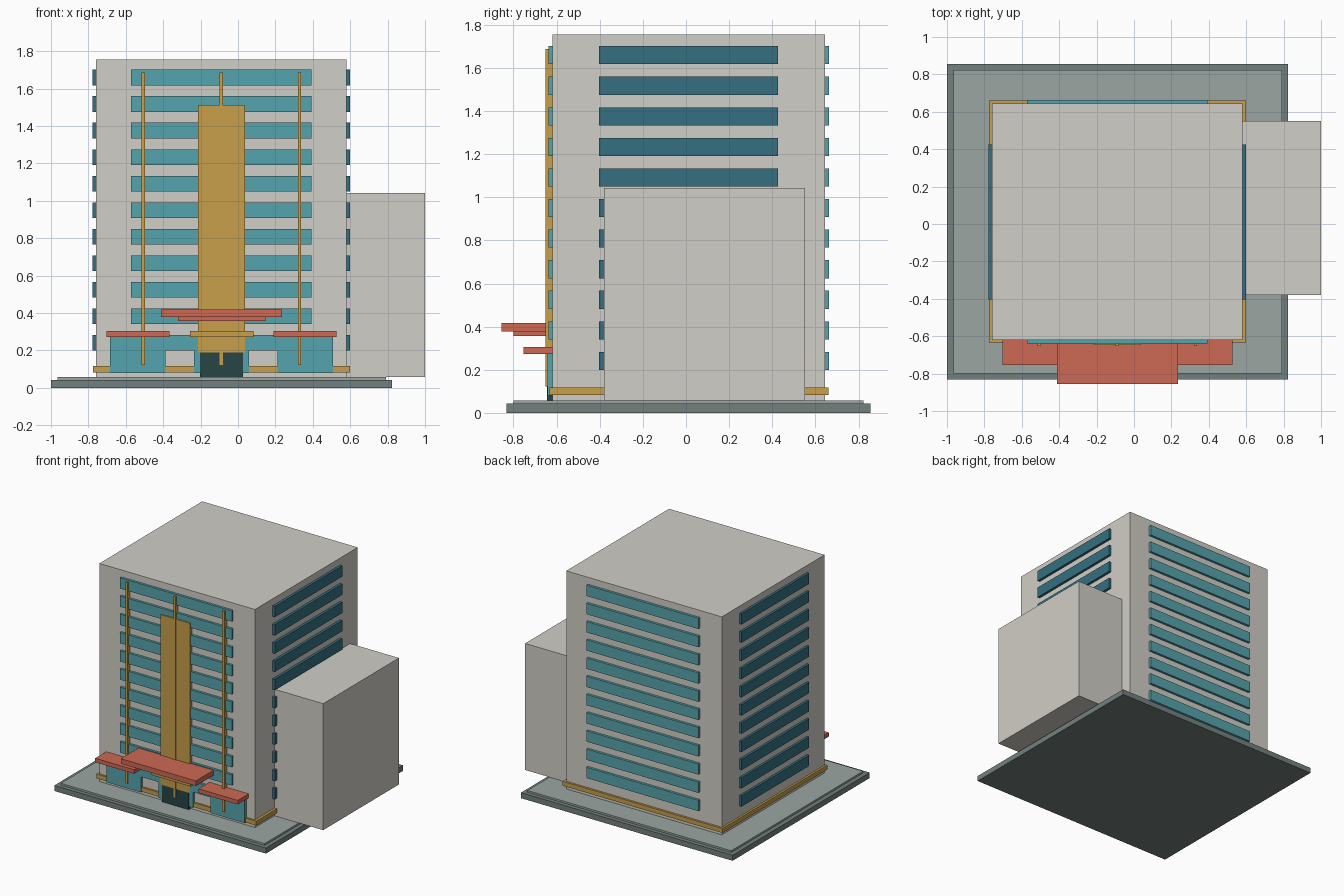
import bpy

if "Cube" in bpy.data.objects:
    bpy.data.objects.remove(bpy.data.objects["Cube"])


def material(name, rgb):
    m = bpy.data.materials.new(name)
    m.diffuse_color = (*rgb, 1)
    m.use_nodes = True
    m.node_tree.nodes["Principled BSDF"].inputs["Base Color"].default_value = m.diffuse_color
    return m


STONE = material("stone", (0.64, 0.62, 0.57))
PAVING = material("paving", (0.33, 0.38, 0.36))
KERB = material("kerb", (0.17, 0.22, 0.21))
GLASS = material("glass", (0.09, 0.37, 0.42))
SIDE_GLASS = material("side_glass", (0.035, 0.16, 0.22))
GOLD = material("gold", (0.57, 0.35, 0.07))
RED = material("red", (0.61, 0.14, 0.09))
DARK = material("dark_glass", (0.02, 0.06, 0.06))


def box(name, x, y, z, mat):
    """Box spanning the (min, max) pairs x, y and z."""
    lo, hi = zip(x, y, z)
    bpy.ops.mesh.primitive_cube_add(
        size=1, location=[(a + b) / 2 for a, b in zip(lo, hi)])
    ob = bpy.context.object
    ob.name = name
    ob.scale = [b - a for a, b in zip(lo, hi)]
    ob.data.materials.append(mat)
    bpy.ops.object.transform_apply(location=False, rotation=False, scale=True)
    return ob


# Tower outline
X0, X1, Y0, Y1 = -0.76, 0.58, -0.62, 0.645
CX = (X0 + X1) / 2

# Plinth, tower and side wing
box("plinth", (-1, 0.823), (-0.832, 0.855), (0, 0.043), KERB)
box("plinth_top", (-0.966, 0.79), (-0.80, 0.823), (0.043, 0.057), PAVING)
box("tower", (X0, X1), (Y0, Y1), (0.057, 1.755), STONE)
box("side_wing", (X1 - 0.01, 1), (-0.38, 0.552), (0.057, 1.042), STONE)

# Window bands, eleven floors on all four sides
for i in range(11):
    z = (0.199 + i * 0.1418, 0.283 + i * 0.1418)
    box("front_window", (-0.571, 0.393), (Y0 - 0.018, Y0 + 0.01), z, GLASS)
    box("back_window", (-0.571, 0.393), (Y1 - 0.01, Y1 + 0.019), z, GLASS)
    box("left_window", (X0 - 0.018, X0 + 0.01), (-0.403, 0.426), z, SIDE_GLASS)
    box("right_window", (X1 - 0.01, X1 + 0.02), (-0.403, 0.426), z, SIDE_GLASS)

# Gold band around the foot of the tower
box("base_band", (X0 - 0.016, X1 + 0.02), (Y0 - 0.014, Y1 + 0.016), (0.083, 0.117), GOLD)

# Lobby glazing and entrance door
box("lobby_glass_left", (-0.684, -0.387), (-0.642, -0.61), (0.08, 0.28), GLASS)
box("lobby_glass_right", (0.211, 0.507), (-0.642, -0.61), (0.08, 0.28), GLASS)
box("lobby_glass_centre", (-0.236, 0.06), (-0.642, -0.61), (0.08, 0.28), GLASS)
box("entrance_door", (-0.203, 0.027), (-0.645, -0.61), (0.057, 0.19), DARK)

# Gold facade panel and vertical fins
box("facade_panel", (-0.214, 0.038), (-0.647, -0.61), (0.19, 1.513), GOLD)
for dx in (-0.416, 0, 0.419):
    x = CX + dx
    box("fin", (x - 0.009, x + 0.009), (-0.651, -0.61), (0.122, 1.687), GOLD)

# Canopies over the entrance
box("canopy_left", (-0.702, -0.367), (-0.754, Y0), (0.273, 0.305), RED)
box("canopy_right", (0.189, 0.526), (-0.754, Y0), (0.273, 0.305), RED)
box("canopy_upper", (-0.411, 0.236), (-0.855, Y0), (0.378, 0.418), RED)
box("canopy_lower", (-0.322, 0.146), (-0.799, Y0), (0.357, 0.379), RED)
box("entrance_lintel", (-0.257, 0.083), (-0.70, Y0), (0.273, 0.305), GOLD)
